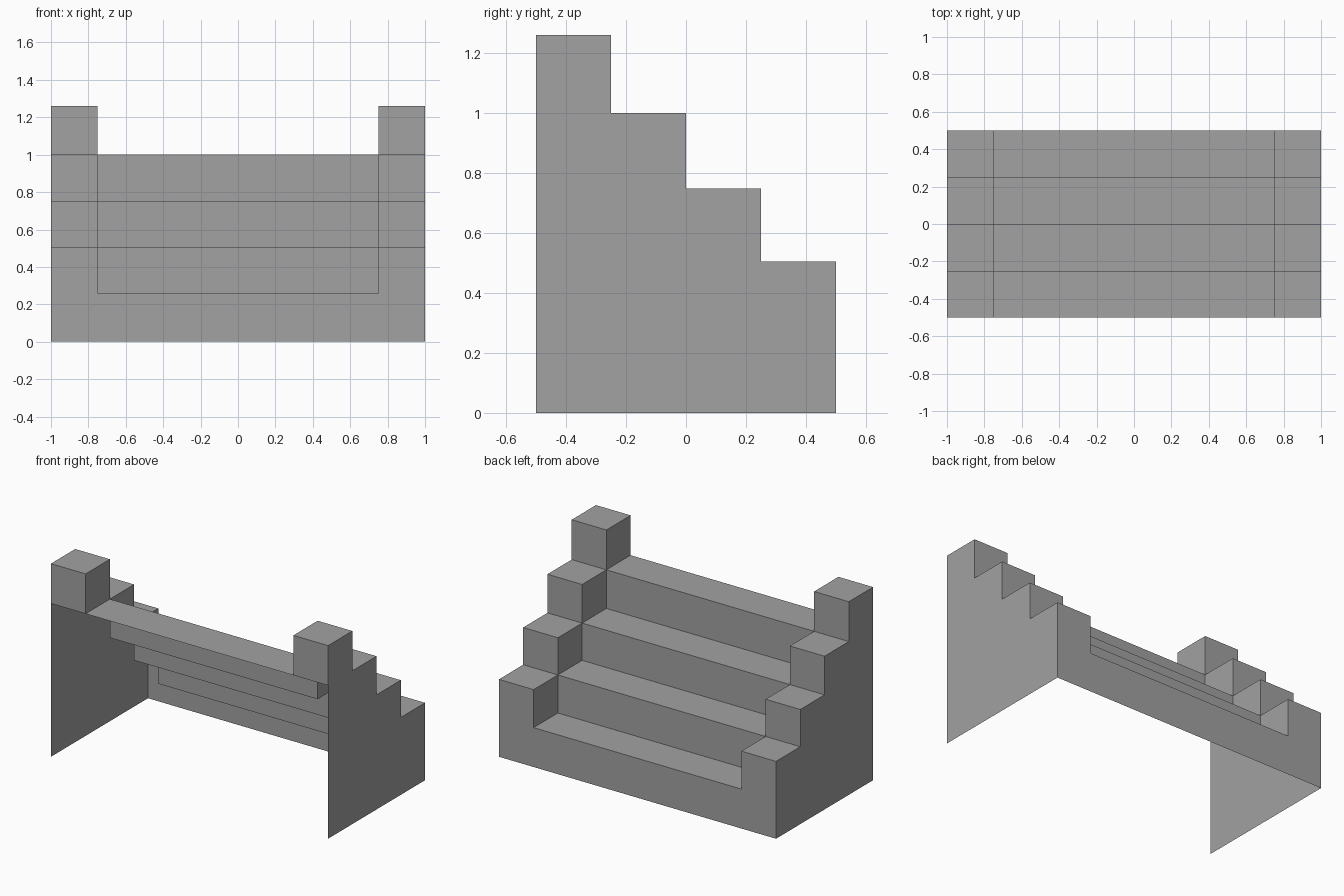
import bpy

# Remove the default cube
cube = bpy.data.objects.get("Cube")
if cube:
    bpy.data.objects.remove(cube, do_unlink=True)

# Single stone colour
stone = bpy.data.materials.new("grey_stone")
stone.use_nodes = True
GREY = (0.36, 0.36, 0.36, 1)
stone.diffuse_color = GREY
bsdf = next(n for n in stone.node_tree.nodes if n.type == 'BSDF_PRINCIPLED')
bsdf.inputs["Base Color"].default_value = GREY

# Shared step dimensions: the steps climb from the back to the front
LEVELS = [0.257, 0.505, 0.748, 1.0, 1.26]
DEPTHS = [0.5, 0.25, 0.0, -0.25, -0.5]
OUTER, INNER = 1.0, 0.75


def make_object(name, polygons):
    """Build an open shell from a list of polygons."""
    verts, faces, index = [], [], {}
    for polygon in polygons:
        face = []
        for point in polygon:
            if point not in index:
                index[point] = len(verts)
                verts.append(point)
            face.append(index[point])
        faces.append(face)
    mesh = bpy.data.meshes.new(name)
    mesh.from_pydata(verts, [], faces)
    mesh.materials.append(stone)
    obj = bpy.data.objects.new(name, mesh)
    bpy.context.collection.objects.link(obj)
    return obj


def step_profile(heights):
    """Stepped (y, z) outline, from the foot of the back up to the front."""
    points = [(DEPTHS[0], 0.0)]
    for i, z in enumerate(heights):
        points += [(DEPTHS[i], z), (DEPTHS[i + 1], z)]
    return points


def ribbon(profile, x0, x1):
    """Sweep a profile sideways between two x positions."""
    return [[(x1, *p), (x0, *p), (x0, *q), (x1, *q)]
            for p, q in zip(profile, profile[1:])]


# Central flight of treads and risers
make_object("central_steps", ribbon(step_profile(LEVELS[:-1]), -INNER, INNER))

# Stepped side walls, one step higher than the central flight
side_profile = step_profile(LEVELS[1:])
front_lip = (DEPTHS[-1], LEVELS[-2])
for side, name in ((1, "left"), (-1, "right")):
    x0, x1 = sorted((side * INNER, side * OUTER))

    # Tops, risers and the small front face of the tallest block
    polygons = ribbon(side_profile + [front_lip], x0, x1)

    # Inner cheek of each block
    for i in range(len(DEPTHS) - 1):
        back, front = DEPTHS[i], DEPTHS[i + 1]
        low, high = LEVELS[i], LEVELS[i + 1]
        cheek = [(side * INNER, y, z) for y, z in
                 ((back, low), (front, low), (front, high), (back, high))]
        polygons.append(cheek if side > 0 else cheek[::-1])

    # Outer wall down to the ground
    wall = [(side * OUTER, y, z)
            for y, z in side_profile + [front_lip, (DEPTHS[-1], 0.0)]]
    polygons.append(wall if side > 0 else wall[::-1])
    make_object(name + "_side_wall", polygons)

# Back panels below the first central tread are part of each stepped ribbon
